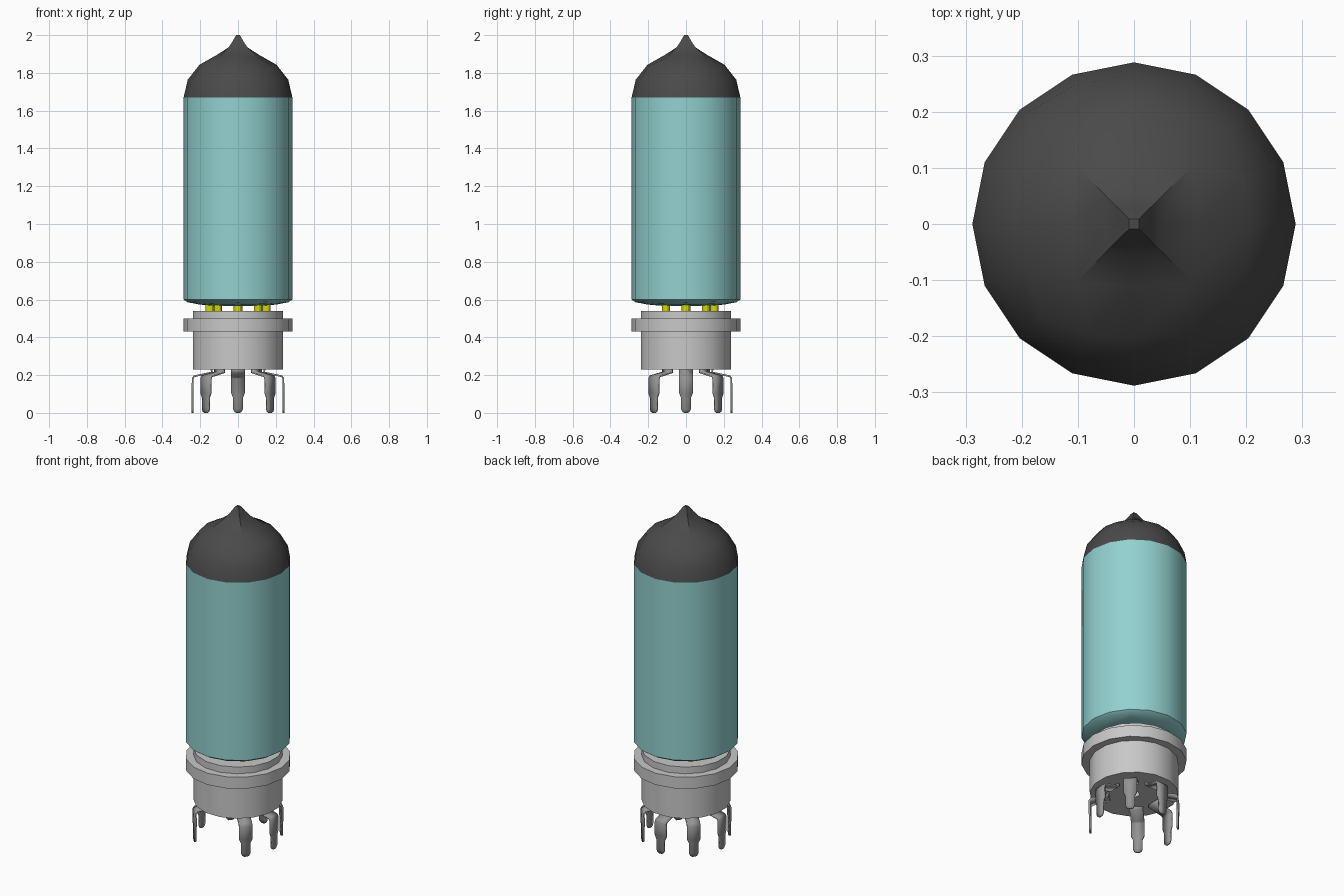
import bpy, bmesh, math
from mathutils import Matrix, Vector

cube = bpy.data.objects.get("Cube")
if cube:
    bpy.data.objects.remove(cube, do_unlink=True)

RADIUS = 0.288


def material(name, r, g, b):
    m = bpy.data.materials.new(name)
    m.use_nodes = True
    m.diffuse_color = (r, g, b, 1)
    m.node_tree.nodes["Principled BSDF"].inputs["Base Color"].default_value = (r, g, b, 1)
    return m


charcoal = material("charcoal", 0.068, 0.068, 0.068)
teal = material("teal glass", 0.29, 0.64, 0.63)
light_grey = material("light grey", 0.58, 0.58, 0.58)
metal_grey = material("metal grey", 0.3, 0.3, 0.3)
yellow = material("yellow", 0.68, 0.68, 0.0)


def finish(bm, name, mat, angle=30):
    bmesh.ops.recalc_face_normals(bm, faces=bm.faces)
    mesh = bpy.data.meshes.new(name)
    bm.to_mesh(mesh)
    bm.free()
    mesh.materials.append(mat)
    mesh.shade_smooth()
    mesh.set_sharp_from_angle(angle=math.radians(angle))
    obj = bpy.data.objects.new(name, mesh)
    bpy.context.collection.objects.link(obj)
    return obj


def dome(z, squash):
    """Half of a rounded cube, 16 sided at its rim; returns the mesh and its crown face."""
    bm = bmesh.new()
    bmesh.ops.create_cube(bm, size=2)
    bmesh.ops.subdivide_edges(bm, edges=bm.edges, cuts=3, use_grid_fill=True)
    lower = [v for v in bm.verts if v.co.z < -0.1]
    bmesh.ops.delete(bm, geom=lower, context='VERTS')
    for v in bm.verts:
        p = Vector([math.tan(c * math.pi / 4) for c in v.co]).normalized() * RADIUS
        v.co = (p.x, p.y, z + p.z * squash)
    centre = min(bm.verts, key=lambda v: v.co.xy.length)
    bmesh.ops.dissolve_verts(bm, verts=[centre])
    crown = min(bm.faces, key=lambda f: f.calc_center_median().xy.length)
    return bm, crown


def lathe(name, profile, mat, turn=0.0, steps=16):
    """Closed profile of (radius, height) spun about the upright axis."""
    bm = bmesh.new()
    rings = []
    for i in range(steps):
        a = (i + turn) * math.tau / steps
        rings.append([bm.verts.new((r * math.cos(a), r * math.sin(a), z)) for r, z in profile])
    n = len(profile)
    for i in range(steps):
        a, b = rings[i], rings[(i + 1) % steps]
        for j in range(n):
            k = (j + 1) % n
            bm.faces.new((a[j], b[j], b[k], a[k]))
    return finish(bm, name, mat)


# Dark cap, drawn up into a four-sided tip
bm, crown = dome(1.67, 0.85)
for half, z in ((0.05, 1.935), (0.03, 1.965), (0.013, 1.995), (0.009, 2.0)):
    ext = bmesh.ops.extrude_discrete_faces(bm, faces=[crown])
    crown = ext["faces"][0]
    reach = max(abs(v.co.x) for v in crown.verts)
    for v in crown.verts:
        x, y = v.co.xy / reach
        # square up the ring while shrinking it
        if min(abs(x), abs(y)) > 0.5:
            x, y = math.copysign(1, x), math.copysign(1, y)
        v.co = (x * half, y * half, z)
finish(bm, "tip_cap", charcoal)

# Glass envelope with a shallow rounded underside
bm, crown = dome(0.6, -0.13)
rim = [e for e in bm.edges if e.is_boundary]
ext = bmesh.ops.extrude_edge_only(bm, edges=rim)
for v in ext["geom"]:
    if isinstance(v, bmesh.types.BMVert):
        v.co.z = 1.67
finish(bm, "glass_body", teal)

# Socket with a centre hole, and its flange
lathe("socket_base", [(0.03, 0.23), (0.243, 0.23), (0.243, 0.54), (0.03, 0.54)], light_grey, turn=0.5)
lathe("socket_flange", [(0.2, 0.43), (RADIUS, 0.43), (RADIUS, 0.5), (0.2, 0.5)], light_grey)


# Seven contacts in eight positions, the front one left out
def contact_pin(angle, index):
    bm = bmesh.new()
    place = Matrix.Rotation(angle, 4, 'Z') @ Matrix.Translation((0.15, 0, 0.555))
    bmesh.ops.create_cone(bm, cap_ends=True, segments=12, radius1=0.023, radius2=0.023,
                          depth=0.07, matrix=place)
    finish(bm, f"contact_pin_{index}", yellow)


LEG = [(0.14, 0.24, 0.037), (0.14, 0.214, 0.037), (0.232, 0.194, 0.037), (0.24, 0.182, 0.037),
       (0.24, 0.105, 0.037), (0.24, 0.08, 0.026), (0.24, 0.02, 0.026), (0.24, 0.006, 0.019),
       (0.24, 0.0, 0.01)]


def solder_leg(angle, index):
    bm = bmesh.new()
    rows = [(bm.verts.new((r, -w, z)), bm.verts.new((r, w, z))) for r, z, w in LEG]
    for a, b in zip(rows, rows[1:]):
        bm.faces.new((a[0], a[1], b[1], b[0]))
    bmesh.ops.rotate(bm, verts=bm.verts, matrix=Matrix.Rotation(angle, 3, 'Z'))
    obj = finish(bm, f"solder_leg_{index}", metal_grey)
    solid = obj.modifiers.new("thickness", 'SOLIDIFY')
    solid.thickness = 0.01
    solid.offset = 0


for i in range(7):
    angle = math.radians(-45 + 45 * i)
    contact_pin(angle, i + 1)
    solder_leg(angle, i + 1)
